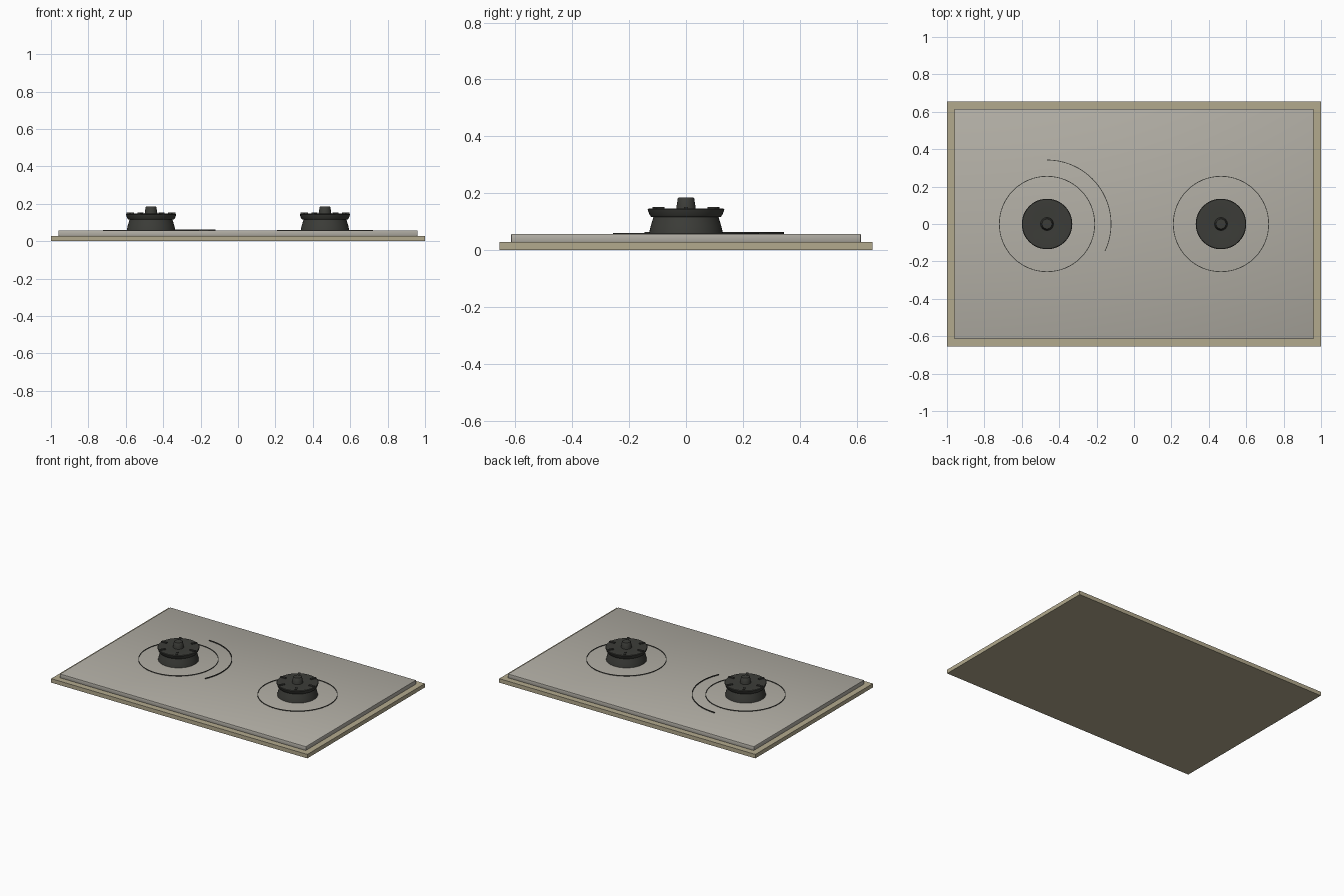
import bpy, bmesh, math
from mathutils import Matrix

if "Cube" in bpy.data.objects:
    bpy.data.objects.remove(bpy.data.objects["Cube"])


def material(name, color):
    m = bpy.data.materials.new(name)
    m.diffuse_color = color
    m.use_nodes = True
    m.node_tree.nodes["Principled BSDF"].inputs["Base Color"].default_value = m.diffuse_color
    return m


TAN = material("tan_metal", (0.45, 0.40, 0.27, 1))
GLASS = material("grey_glass", (0.45, 0.43, 0.38, 0.65))
DARK = material("dark_iron", (0.045, 0.046, 0.04, 1))


def finish(name, bm, mat, loc=(0, 0, 0), smooth=True):
    bmesh.ops.recalc_face_normals(bm, faces=bm.faces[:])
    me = bpy.data.meshes.new(name)
    bm.to_mesh(me)
    bm.free()
    me.materials.append(mat)
    ob = bpy.data.objects.new(name, me)
    ob.location = loc
    bpy.context.collection.objects.link(ob)
    if smooth:
        bpy.ops.object.select_all(action='DESELECT')
        ob.select_set(True)
        bpy.context.view_layer.objects.active = ob
        bpy.ops.object.shade_smooth_by_angle(angle=math.radians(35))
    return ob


def slab(name, sx, sy, z0, z1, mat, bevel=0):
    bm = bmesh.new()
    bmesh.ops.create_cube(bm, size=1, matrix=Matrix.Translation((0, 0, (z0 + z1) / 2))
                          @ Matrix.Diagonal((sx, sy, z1 - z0, 1)))
    if bevel:
        bmesh.ops.bevel(bm, geom=bm.edges[:], offset=bevel, segments=2,
                        profile=0.5, affect='EDGES')
    return finish(name, bm, mat, smooth=bevel > 0)


def lathe(name, profile, mat, x, steps=48):
    """Full turn of an open profile that starts and ends on the axis."""
    bm = bmesh.new()
    vs = [bm.verts.new((r, 0, z)) for r, z in profile]
    es = [bm.edges.new(p) for p in zip(vs, vs[1:])]
    bmesh.ops.spin(bm, geom=vs + es, cent=(0, 0, 0), axis=(0, 0, 1),
                   angle=math.tau, steps=steps)
    bmesh.ops.remove_doubles(bm, verts=bm.verts[:], dist=1e-5)
    return finish(name, bm, mat, (x, 0, 0))


def marking(name, x, radius, z0, z1, start, end, width=0.004):
    """Thin raised line following a circle, whole or partial."""
    bm = bmesh.new()
    full = end - start >= 360
    n = 64
    sections = []
    for i in range(n if full else n + 1):
        a = math.radians(start + (end - start) * i / n)
        sections.append([bm.verts.new((r * math.cos(a), r * math.sin(a), z))
                         for r, z in ((radius - width, z0), (radius, z0),
                                      (radius, z1), (radius - width, z1))])
    pairs = list(zip(sections, sections[1:]))
    if full:
        pairs.append((sections[-1], sections[0]))
    else:
        bm.faces.new(sections[0])
        bm.faces.new(sections[-1])
    for p, q in pairs:
        for k in range(4):
            m = (k + 1) % 4
            bm.faces.new((p[k], p[m], q[m], q[k]))
    return finish(name, bm, mat=DARK, loc=(x, 0, 0))


# Tray and glass top
slab("base_tray", 2.0, 1.31, 0, 0.028, TAN)
slab("glass_top", 1.92, 1.23, 0.028, 0.057, GLASS, 0.003)

for side, x in (("left", -0.465), ("right", 0.465)):
    # Burner foot narrowing to a waist
    lathe(side + "_burner_foot",
          [(0, 0.057), (0.13, 0.057), (0.129, 0.064), (0.124, 0.085),
           (0.117, 0.108), (0.113, 0.122), (0, 0.122)], DARK, x)
    # Flared burner head
    lathe(side + "_burner_head",
          [(0, 0.117), (0.122, 0.117), (0.128, 0.124), (0.135, 0.143),
           (0.132, 0.146), (0.11, 0.147), (0.06, 0.144), (0, 0.143)], DARK, x)
    # Centre knob
    lathe(side + "_burner_knob",
          [(0, 0.140), (0.035, 0.140), (0.033, 0.155), (0.029, 0.181),
           (0.026, 0.185), (0, 0.186)], DARK, x)
    # Six radial ribs on the head
    bm = bmesh.new()
    for i in range(6):
        bmesh.ops.create_cube(bm, size=1, matrix=Matrix.Rotation(i * math.pi / 3, 4, 'Z')
                              @ Matrix.Translation((0.111, 0, 0.145))
                              @ Matrix.Diagonal((0.04, 0.014, 0.015, 1)))
    finish(side + "_burner_ribs", bm, DARK, (x, 0, 0), smooth=False)
    # Heat zone circle
    marking(side + "_zone_ring", x, 0.257, 0.056, 0.061, 0, 360)

# Extra outer arc on the left zone only
marking("left_zone_arc", -0.465, 0.344, 0.056, 0.063, -25, 90)
